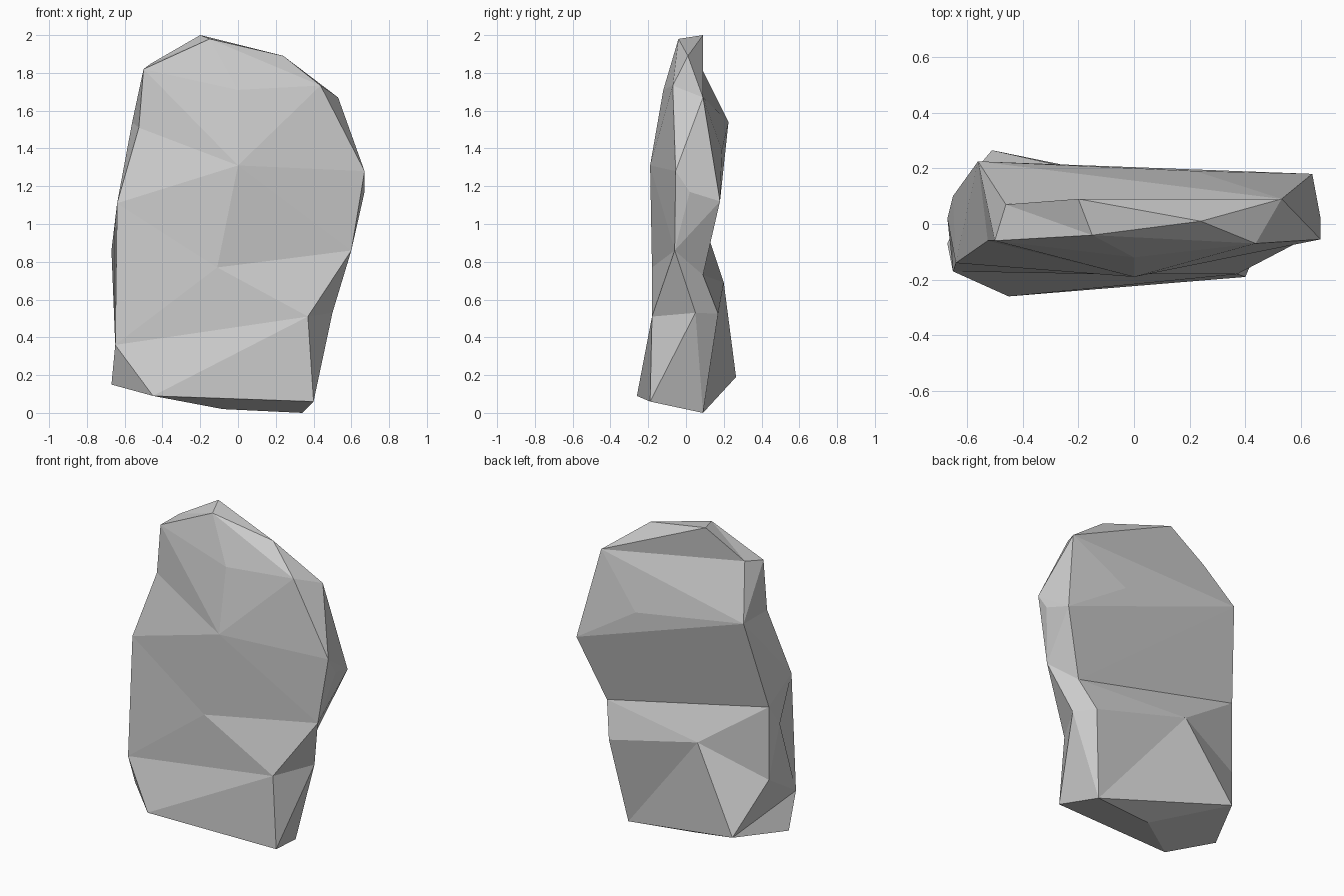
import bpy, bmesh
from mathutils import Vector
from mathutils.geometry import delaunay_2d_cdt

if "Cube" in bpy.data.objects:
    bpy.data.objects.remove(bpy.data.objects["Cube"])

# Silhouette of the slab seen from the front, clockwise from the peak (x, y, z)
rim = [(-.20, .09, 2.0), (.24, .01, 1.89), (.53, .09, 1.67), (.67, -.055, 1.28),
       (.67, .02, 1.17), (.60, -.06, .86), (.50, .05, .53), (.40, -.19, .06),
       (.34, .09, 0), (-.08, .03, .02), (-.45, -.26, .09), (-.67, -.07, .15),
       (-.65, -.17, .36), (-.65, .10, .53), (-.67, .02, .86), (-.65, .10, .99),
       (-.64, -.14, 1.11), (-.56, .225, 1.54), (-.50, -.06, 1.82), (-.46, .07, 1.85)]
N = len(rim)

# Chisel points inside the silhouette, and the ridges / valleys running between points
front_pts = [(-.15, -.04, 1.98), (.437, -.07, 1.733), (-.525, -.06, 1.51), (0, -.12, 1.71),
             (0, -.19, 1.31), (-.11, -.18, .77), (.37, -.18, .51)]
front_ridges = [(18, 20, 21, 3, 24, 16, 12, 14, 16, 25, 5, 26, 12, 25, 24, 22, 18, 24, 21),
                (18, 23, 21), (26, 7, 10), (3, 5), (1, 21, 2)]
back_pts = [(.64, .18, 1.12), (.22, .19, 1.39), (.49, .09, .73),
            (.42, .17, .525), (-.22, .20, .69), (-.51, .265, .19)]
back_ridges = [(0, 2, 19, 17, 2, 21, 17, 20, 21), (2, 20, 22, 15, 24, 13, 15, 17, 22),
               (22, 24, 25, 13), (24, 23, 22), (23, 8, 25, 11), (23, 6, 8),
               (3, 20, 4), (20, 5, 22, 6), (25, 10)]

bm = bmesh.new()
rim_verts = [bm.verts.new(p) for p in rim]


def add_sheet(points, ridges, flip):
    """Triangulate one side of the stone between the rim and its chisel points."""
    verts = rim_verts + [bm.verts.new(p) for p in points]
    flat = [Vector((v.co.x, v.co.z)) for v in verts]
    edges = [pair for chain in ridges for pair in zip(chain, chain[1:])]
    _, _, tris, source, _, _ = delaunay_2d_cdt(
        flat, edges, [list(reversed(range(N)))], 1, 1e-5)
    for tri in tris:
        if not all(source[i] for i in tri):
            continue
        corners = [verts[source[i][0]] for i in tri]
        if flip:
            corners.reverse()
        if not bm.faces.get(corners):
            bm.faces.new(corners)


add_sheet(front_pts, front_ridges, False)
add_sheet(back_pts, back_ridges, True)

# Close any small gap and face everything outward
bmesh.ops.holes_fill(bm, edges=[e for e in bm.edges if e.is_boundary], sides=0)
bmesh.ops.triangulate(bm, faces=[f for f in bm.faces if len(f.verts) > 3])
bmesh.ops.recalc_face_normals(bm, faces=bm.faces[:])

mesh = bpy.data.meshes.new("stone_slab")
bm.to_mesh(mesh)
bm.free()
stone = bpy.data.objects.new("stone_slab", mesh)
bpy.context.collection.objects.link(stone)
